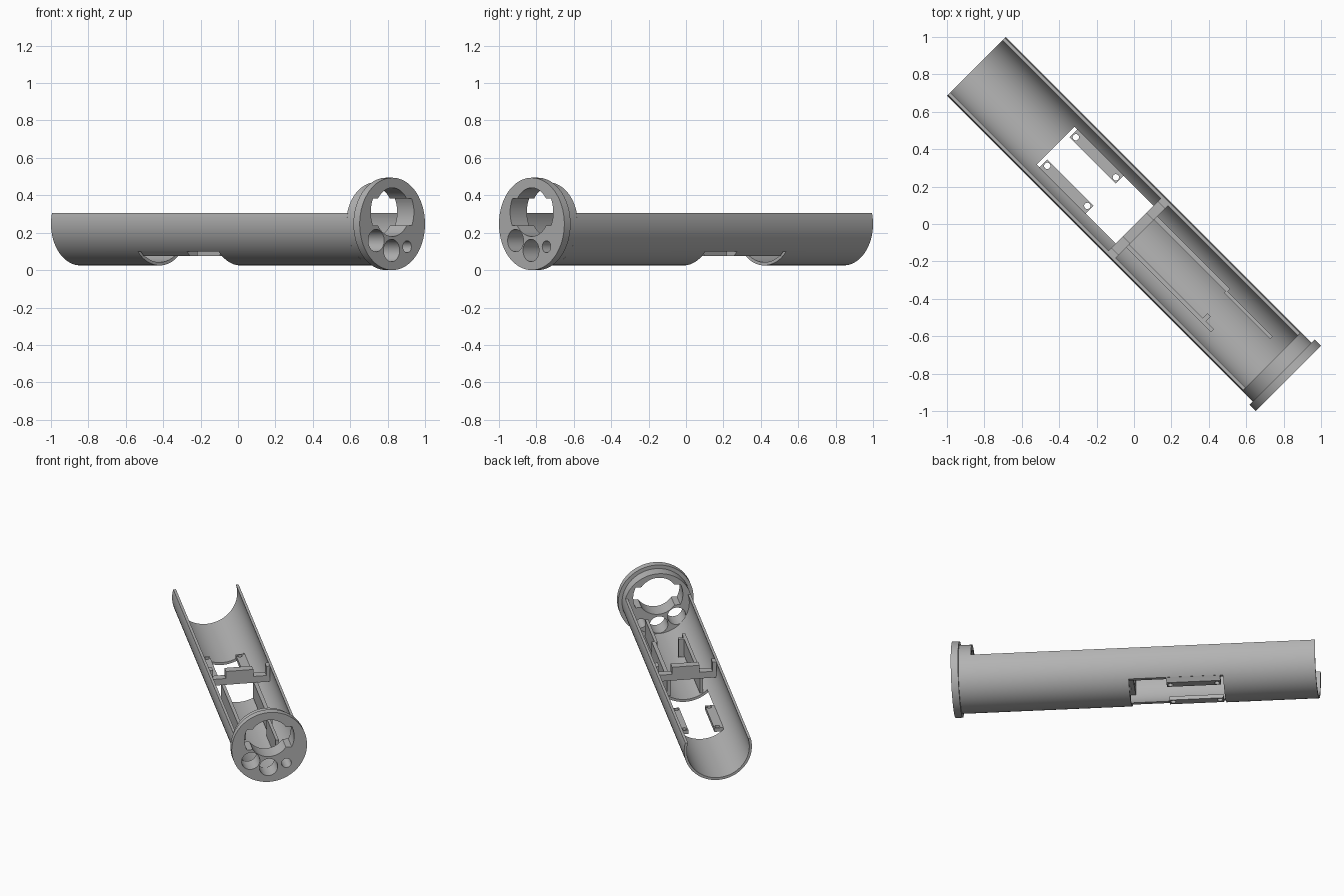
import bpy, bmesh, math
from mathutils import Matrix

if "Cube" in bpy.data.objects:
    bpy.data.objects.remove(bpy.data.objects["Cube"])

R, R_IN, CZ = 0.222, 0.205, 0.247      # tube radii and axis height
CUT_Z = 0.305                          # height of the open top edge
FLOOR = 0.09                           # top of the belly opening
TURN = Matrix.Rotation(-math.pi / 4, 4, 'Z')   # tube lies on the diagonal

grey = bpy.data.materials.new("plain_grey")
grey.diffuse_color = (0.45, 0.45, 0.45, 1)
grey.use_nodes = True
grey.node_tree.nodes["Principled BSDF"].inputs["Base Color"].default_value = grey.diffuse_color


def prism(name, pts, lo, hi, axis='X'):
    """Extrude a closed outline along x (points y,z) or z (points x,y)."""
    bm = bmesh.new()
    place = (lambda p, t: (t, p[0], p[1])) if axis == 'X' else (lambda p, t: (p[0], p[1], t))
    a = [bm.verts.new(place(p, lo)) for p in pts]
    b = [bm.verts.new(place(p, hi)) for p in pts]
    n = len(pts)
    bm.faces.new(a[::-1])
    bm.faces.new(b)
    for i in range(n):
        bm.faces.new((a[i], a[(i + 1) % n], b[(i + 1) % n], b[i]))
    bmesh.ops.recalc_face_normals(bm, faces=bm.faces)
    me = bpy.data.meshes.new(name)
    bm.to_mesh(me)
    bm.free()
    me.materials.append(grey)
    ob = bpy.data.objects.new(name, me)
    bpy.context.collection.objects.link(ob)
    return ob


def arc(r, a0, a1, n, cy=0.0, cz=CZ):
    return [(cy + r * math.cos(a0 + (a1 - a0) * i / n),
             cz + r * math.sin(a0 + (a1 - a0) * i / n)) for i in range(n + 1)]


def circle(r, cy=0.0, cz=CZ, n=64):
    return arc(r, 0, 2 * math.pi, n, cy, cz)[:-1]


def rect(y0, y1, z0, z1):
    return [(y0, z0), (y1, z0), (y1, z1), (y0, z1)]


def activate(ob):
    bpy.ops.object.select_all(action='DESELECT')
    ob.select_set(True)
    bpy.context.view_layer.objects.active = ob


def combine(ob, other, op='DIFFERENCE'):
    m = ob.modifiers.new("cut", 'BOOLEAN')
    m.operation, m.solver, m.object = op, 'EXACT', other
    activate(ob)
    bpy.ops.object.modifier_apply(modifier=m.name)
    bpy.data.objects.remove(other, do_unlink=True)


# Half tube: open-topped trough with a rectangular belly opening
t_out = math.asin((CUT_Z - CZ) / R)
t_in = math.asin((CUT_Z - CZ) / R_IN)
outline = arc(R, math.pi - t_out, 2 * math.pi + t_out, 64) + \
    arc(R_IN, 2 * math.pi + t_in, math.pi - t_in, 64)
tube = prism("half_tube", outline, -1.192, 1.045)
combine(tube, prism("cutter", rect(-0.3, 0.3, -0.1, 0.1), -0.592, 0.02))

# End cap: round plug with a wider flange
plug = prism("end_cap", circle(R), 1.04, 1.14)
combine(plug, prism("flange", circle(0.247, n=80), 1.12, 1.167), 'UNION')

# Winged round opening and three small round ports through the cap
h, r1, r2, oz = 0.072, 0.13, 0.163, 0.31
a1, a2 = math.asin(h / r1), math.asin(h / r2)
winged = arc(r2, -a2, a2, 10, 0, oz) + arc(r1, a1, math.pi - a1, 24, 0, oz) + \
    arc(r2, math.pi - a2, math.pi + a2, 10, 0, oz) + \
    arc(r1, math.pi + a1, 2 * math.pi - a1, 24, 0, oz)
combine(plug, prism("cutter", winged, 0.9, 1.3))
for y, z, r in ((-0.122, 0.158, 0.06), (-0.005, 0.105, 0.06), (0.112, 0.125, 0.032)):
    combine(plug, prism("cutter", circle(r, y, z, 40), 0.9, 1.3))

parts = [tube, plug]

# Mounting tabs with screw holes at both sides of the belly opening
for s, side in ((-1, "left"), (1, "right")):
    prof = [(s * 0.085, 0.075), (s * 0.14, 0.075), (s * 0.167, 0.102), (s * 0.085, 0.102)]
    tab = prism("mounting_tab_" + side, prof, -0.572, -0.222)
    for x in (-0.548, -0.245):
        combine(tab, prism("cutter", circle(0.017, x, s * 0.108, 24), 0, 0.2, 'Z'))
    parts.append(tab)

# Cross bridge: strip with a raised middle block and two upright ears
e, w = 0.175, 0.2
parts.append(prism("cross_bridge", [
    (-w, 0.19), (w, 0.19), (w, 0.3), (e, 0.3), (e, 0.235), (0.09, 0.235), (0.09, 0.285),
    (-0.09, 0.285), (-0.09, 0.235), (-e, 0.235), (-e, 0.3), (-w, 0.3)], 0.005, 0.06))

# Upright inner walls standing on the trough floor
for name, y0, y1, x0, x1 in (
        ("left_inner_wall", -0.118, -0.096, 0.03, 0.70),
        ("left_wall_stub", -0.1, -0.06, 0.615, 0.64),
        ("right_inner_wall", 0.092, 0.118, 0.03, 0.61),
        ("right_wall_extension", 0.08, 0.1, 0.60, 0.95)):
    foot = CZ - math.sqrt(0.212 ** 2 - max(abs(y0), abs(y1)) ** 2)
    parts.append(prism(name, rect(y0, y1, foot + 0.004, 0.192), x0, x1))

# Turn onto the diagonal and shade
for ob in parts:
    ob.data.transform(TURN)
    activate(ob)
    bpy.ops.object.shade_smooth_by_angle(angle=math.radians(30))
